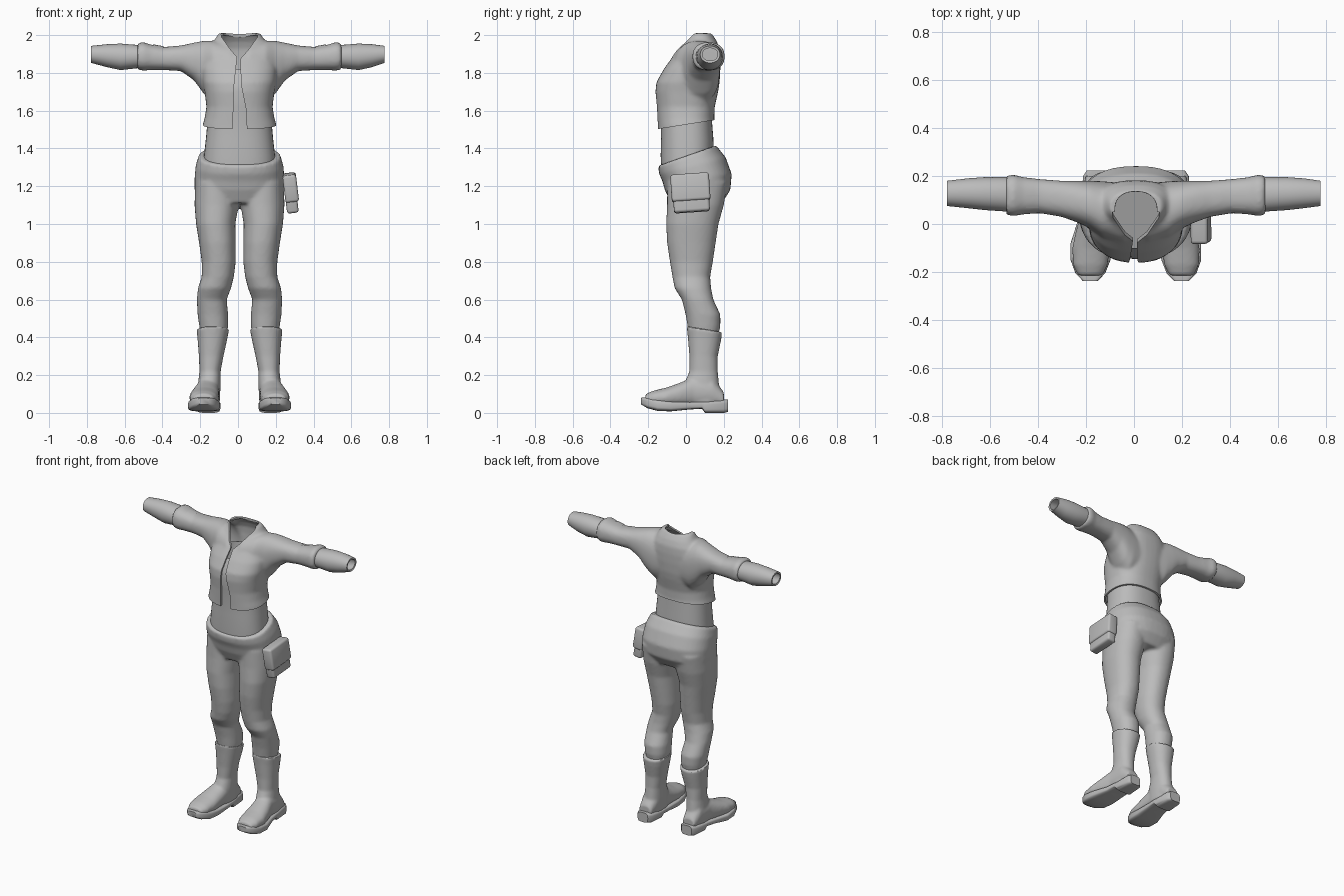
import bpy, bmesh, math
from mathutils import Matrix, Vector

cube = bpy.data.objects.get("Cube")
if cube:
    bpy.data.objects.remove(cube, do_unlink=True)

CENTRE = 0.008   # plane of symmetry of the body
SEGMENTS = 40

grey = bpy.data.materials.new("plain grey")
grey.use_nodes = True
grey.diffuse_color = (0.5, 0.5, 0.5, 1)
grey.node_tree.nodes["Principled BSDF"].inputs["Base Color"].default_value = grey.diffuse_color


def loft(bm, axis, rows, side=1, power=2.4, caps=True):
    """Skin superellipse rings; row = position, a0, a1, b0, b1 and an optional tilt along b."""
    rings = []
    for position, a0, a1, b0, b1, *tilt in rows:
        ring = []
        for i in range(SEGMENTS):
            angle = math.tau * i / SEGMENTS
            c, s = math.cos(angle), math.sin(angle)
            a = (a0 + a1) / 2 + (a1 - a0) / 2 * math.copysign(abs(c) ** (2 / power), c)
            b = (b0 + b1) / 2 + (b1 - b0) / 2 * math.copysign(abs(s) ** (2 / power), s)
            t = position + (tilt[0] * b if tilt else 0)
            x, y, z = {"x": (t, a, b), "y": (a, t, b), "z": (a, b, t)}[axis]
            ring.append(bm.verts.new((CENTRE + side * x, y, z)))
        rings.append(ring)
    for low, high in zip(rings, rings[1:]):
        for i in range(SEGMENTS):
            j = (i + 1) % SEGMENTS
            bm.faces.new((low[i], low[j], high[j], high[i]))
    if caps:
        bm.faces.new(rings[0])
        bm.faces.new(rings[-1])


def centred(rows):
    """Turn position, half width, front, back, tilt into full ring rows."""
    return [(z, -w, w, *rest) for z, w, *rest in rows]


def finish(name, bm):
    bmesh.ops.recalc_face_normals(bm, faces=bm.faces)
    mesh = bpy.data.meshes.new(name)
    bm.to_mesh(mesh)
    bm.free()
    mesh.materials.append(grey)
    obj = bpy.data.objects.new(name, mesh)
    bpy.context.collection.objects.link(obj)
    return obj


def modify(obj, kind, **settings):
    modifier = obj.modifiers.new(kind.lower(), kind)
    for key, value in settings.items():
        setattr(modifier, key, value)


def fuse(obj, voxel=0.01, rounds=6):
    modify(obj, "REMESH", mode="VOXEL", voxel_size=voxel)
    modify(obj, "SMOOTH", factor=0.5, iterations=rounds)


def bake(obj, angle=40):
    graph = bpy.context.evaluated_depsgraph_get()
    mesh = bpy.data.meshes.new_from_object(obj.evaluated_get(graph))
    obj.modifiers.clear()
    obj.data = mesh
    mesh.materials.clear()
    mesh.materials.append(grey)
    for other in bpy.context.selected_objects:
        other.select_set(False)
    obj.select_set(True)
    bpy.context.view_layer.objects.active = obj
    bpy.ops.object.shade_smooth_by_angle(angle=math.radians(angle))


def prism(name, outline, y0, y1):
    """Cutter: an outline in x and z pushed from y0 to y1."""
    bm = bmesh.new()
    face = bm.faces.new([bm.verts.new((CENTRE + x, y0, z)) for x, z in outline])
    extruded = bmesh.ops.extrude_face_region(bm, geom=[face])["geom"]
    moved = [v for v in extruded if isinstance(v, bmesh.types.BMVert)]
    bmesh.ops.translate(bm, verts=moved, vec=(0, y1 - y0, 0))
    return finish(name, bm)


# Jacket: torso and sleeves fused, hollowed, then opened at hem, neck and front
bm = bmesh.new()
loft(bm, "z", centred([
    (1.44, .20, -.15, .155), (1.52, .197, -.15, .155), (1.56, .185, -.152, .15),
    (1.62, .175, -.155, .152), (1.70, .185, -.162, .17), (1.75, .195, -.157, .178),
    (1.82, .20, -.118, .182), (1.88, .19, -.075, .182), (1.93, .165, -.04, .178),
    (1.97, .135, -.005, .162), (2.01, .11, .015, .135)]))
for side in (1, -1):
    loft(bm, "x", [
        (.05, -.09, .17, 1.64, 1.95), (.14, -.06, .178, 1.64, 1.97),
        (.19, -.02, .18, 1.69, 1.97), (.24, .005, .18, 1.76, 1.96),
        (.31, .03, .18, 1.81, 1.945), (.40, .045, .187, 1.815, 1.937),
        (.47, .04, .195, 1.815, 1.95), (.51, .033, .206, 1.812, 1.963),
        (.54, .038, .20, 1.817, 1.957)], side)
jacket = finish("jacket", bm)
fuse(jacket)
modify(jacket, "SOLIDIFY", thickness=0.012, offset=-1)

bm = bmesh.new()
bmesh.ops.create_cube(bm, size=1, matrix=Matrix.Translation((0, 0, 1.02))
                      @ Matrix.Rotation(math.radians(9), 4, "X"))
hem_cutter = finish("hem_cutter", bm)
bm = bmesh.new()
loft(bm, "z", [(1.9, -.08, .08, -.02, .13), (2.1, -.095, .095, -.03, .14)])
neck_cutter = finish("neck_cutter", bm)
collar_cutter = prism("collar_cutter", [
    (-.105, 2.05), (-.095, 1.99), (-.045, 1.92), (0, 1.87),
    (.045, 1.92), (.095, 1.99), (.105, 2.05)], -.3, .05)
front_cutter = prism("front_cutter", [
    (-.04, 1.4), (.042, 1.4), (.036, 1.6), (.008, 1.74), (.004, 1.89), (-.012, 1.89),
    (-.028, 1.74)], -.3, -.03)
cutters = (hem_cutter, neck_cutter, collar_cutter, front_cutter)
for cutter in cutters:
    modify(jacket, "BOOLEAN", operation="DIFFERENCE", solver="EXACT", object=cutter)
bake(jacket)
for cutter in cutters:
    bpy.data.objects.remove(cutter, do_unlink=True)

# Close-fitting top under the jacket
bm = bmesh.new()
loft(bm, "z", centred([
    (1.28, .19, -.13, .15), (1.36, .188, -.134, .147), (1.45, .178, -.132, .145),
    (1.54, .17, -.133, .138), (1.62, .16, -.138, .138), (1.70, .168, -.145, .15),
    (1.75, .17, -.138, .16), (1.82, .16, -.10, .165)]), caps=False)
undershirt = finish("undershirt", bm)
bake(undershirt)

# Lower sleeves, open at the wrist
for side, word, wrist in ((1, "left", .768), (-1, "right", .786)):
    bm = bmesh.new()
    loft(bm, "x", [
        (.46, .06, .185, 1.83, 1.94), (.54, .052, .195, 1.825, 1.948),
        (.63, .058, .195, 1.815, 1.955), (.70, .066, .19, 1.83, 1.952),
        (wrist, .075, .18, 1.853, 1.943)], side, power=2.1, caps=False)
    sleeve = finish(word + "_lower_sleeve", bm)
    modify(sleeve, "SOLIDIFY", thickness=0.012, offset=-1)
    bake(sleeve)

    # Small patch lying on the upper sleeve
    bm = bmesh.new()
    bmesh.ops.create_grid(bm, x_segments=6, y_segments=6, size=0.027,
                          matrix=Matrix.Translation((CENTRE + side * .43, .093, 1.95)))
    patch = finish(word + "_sleeve_patch", bm)
    modify(patch, "SHRINKWRAP", target=jacket, wrap_method="PROJECT", use_project_z=True,
           use_negative_direction=True, use_positive_direction=True, offset=0.004)
    bake(patch)

# Trousers: hips and legs fused
bm = bmesh.new()
loft(bm, "z", centred([
    (1.11, .21, -.08, .19), (1.18, .238, -.112, .235), (1.24, .238, -.125, .242, .1),
    (1.30, .232, -.142, .21, .25), (1.36, .215, -.148, .16, .35)]))
for side in (1, -1):
    loft(bm, "z", [
        (1.22, .01, .235, -.10, .22), (1.10, .006, .238, -.10, .20),
        (1.0, .022, .23, -.105, .172), (.90, .02, .214, -.10, .157),
        (.80, .02, .20, -.085, .142), (.72, .03, .20, -.072, .128),
        (.66, .045, .22, -.06, .133), (.60, .068, .226, -.022, .145),
        (.52, .06, .222, -.002, .182), (.46, .06, .213, .008, .182),
        (.38, .072, .20, .02, .165)], side, power=2.2)
trousers = finish("trousers", bm)
fuse(trousers)
bake(trousers)

# Boots: shaft and foot fused, with a heeled sole
for side, word in ((1, "left"), (-1, "right")):
    bm = bmesh.new()
    loft(bm, "z", [
        (.46, .055, .228, .004, .192, -.17), (.40, .065, .222, .01, .185, -.1),
        (.30, .085, .215, .018, .168), (.22, .10, .212, .018, .168),
        (.15, .10, .22, -.01, .175), (.05, .105, .22, -.02, .19)], side, power=2.2)
    loft(bm, "y", [
        (.20, .12, .21, .03, .11), (.14, .108, .222, .03, .19), (.04, .107, .23, .03, .19),
        (-.03, .108, .25, .03, .16), (-.10, .108, .265, .03, .135),
        (-.17, .118, .262, .035, .118), (-.215, .14, .24, .045, .10)], side, power=2.2)
    boot = finish(word + "_boot", bm)
    fuse(boot, 0.008, 5)
    bake(boot)

    bm = bmesh.new()
    loft(bm, "y", [
        (.222, .128, .205, .005, .07), (.20, .11, .22, 0, .07), (.10, .102, .228, 0, .062),
        (.085, .10, .23, .022, .06), (.02, .10, .24, .018, .058),
        (-.08, .10, .272, .008, .062), (-.15, .106, .272, .01, .072),
        (-.205, .128, .252, .025, .082), (-.238, .16, .22, .045, .08)], side, power=4)
    sole = finish(word + "_sole", bm)
    bake(sole, 50)

# Hip pouch with an overlapping flap, leaning on the left thigh
lean = (Matrix.Translation((.278, .025, 1.165))
        @ Matrix.Rotation(math.radians(-7), 4, "Y") @ Matrix.Rotation(math.radians(4), 4, "X"))
for name, offset, size in (("pouch", (0, 0, -.01), (.062, .19, .185)),
                           ("pouch_flap", (.004, 0, .028), (.072, .205, .145))):
    bm = bmesh.new()
    bmesh.ops.create_cube(bm, size=1)
    bmesh.ops.scale(bm, verts=bm.verts, vec=size)
    bmesh.ops.translate(bm, verts=bm.verts, vec=offset)
    bmesh.ops.transform(bm, verts=bm.verts, matrix=lean)
    part = finish(name, bm)
    modify(part, "BEVEL", width=0.014, segments=3)
    bake(part, 50)
